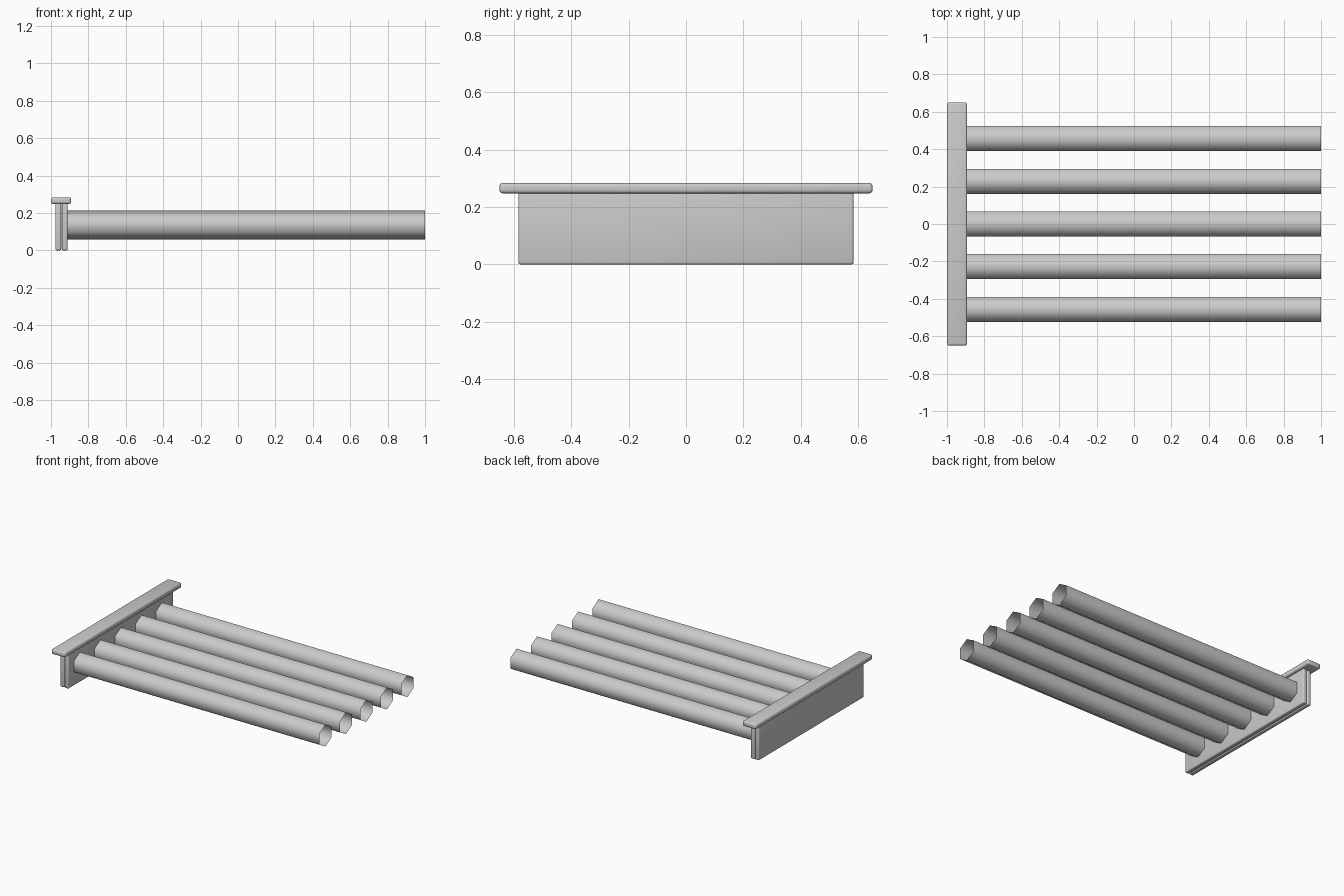
import bpy
import bmesh
import math

if "Cube" in bpy.data.objects:
    bpy.data.objects.remove(bpy.data.objects["Cube"])


def rounded_box(name, x, y, z, bevel):
    """Box from (min, max) ranges with softened edges."""
    bpy.ops.mesh.primitive_cube_add(
        size=1, location=[(r[0] + r[1]) / 2 for r in (x, y, z)])
    ob = bpy.context.object
    ob.name = name
    ob.scale = [r[1] - r[0] for r in (x, y, z)]
    bpy.ops.object.transform_apply(location=False, rotation=False, scale=True)
    mod = ob.modifiers.new("soft_edges", 'BEVEL')
    mod.width = bevel
    mod.segments = 3
    bpy.ops.object.modifier_apply(modifier=mod.name)
    bpy.ops.object.shade_smooth_by_angle(angle=math.radians(35))
    return ob


def open_hex_tube(name, x0, x1, y, z, radius):
    """Open-ended six-sided tube along x, corners pointing up and down."""
    bm = bmesh.new()
    rings = []
    for x in (x0, x1):
        angles = [math.tau * i / 6 for i in range(6)]
        rings.append([bm.verts.new((x, radius * math.sin(a), radius * math.cos(a)))
                      for a in angles])
    for i in range(6):
        j = (i + 1) % 6
        face = bm.faces.new((rings[0][i], rings[0][j], rings[1][j], rings[1][i]))
        face.smooth = True
        face.normal_update()
        if face.normal.dot(face.calc_center_median()) < 0:
            face.normal_flip()
    bmesh.ops.recalc_face_normals(bm, faces=bm.faces)
    mesh = bpy.data.meshes.new(name)
    bm.to_mesh(mesh)
    bm.free()
    ob = bpy.data.objects.new(name, mesh)
    ob.location = (0, y, z)
    bpy.context.collection.objects.link(ob)
    return ob


# Cap rail along the top
rounded_box("top_rail", (-1.0, -0.892), (-0.65, 0.65), (0.248, 0.284), 0.011)

# Two upright plates side by side
rounded_box("outer_plate", (-0.976, -0.945), (-0.584, 0.584), (0, 0.252), 0.008)
rounded_box("inner_plate", (-0.942, -0.911), (-0.584, 0.584), (0, 0.252), 0.008)

# Row of horizontal tubes
for i in range(5):
    open_hex_tube(f"tube_{i + 1}", -0.92, 1.0, (i - 2) * 0.228, 0.135, 0.077)
